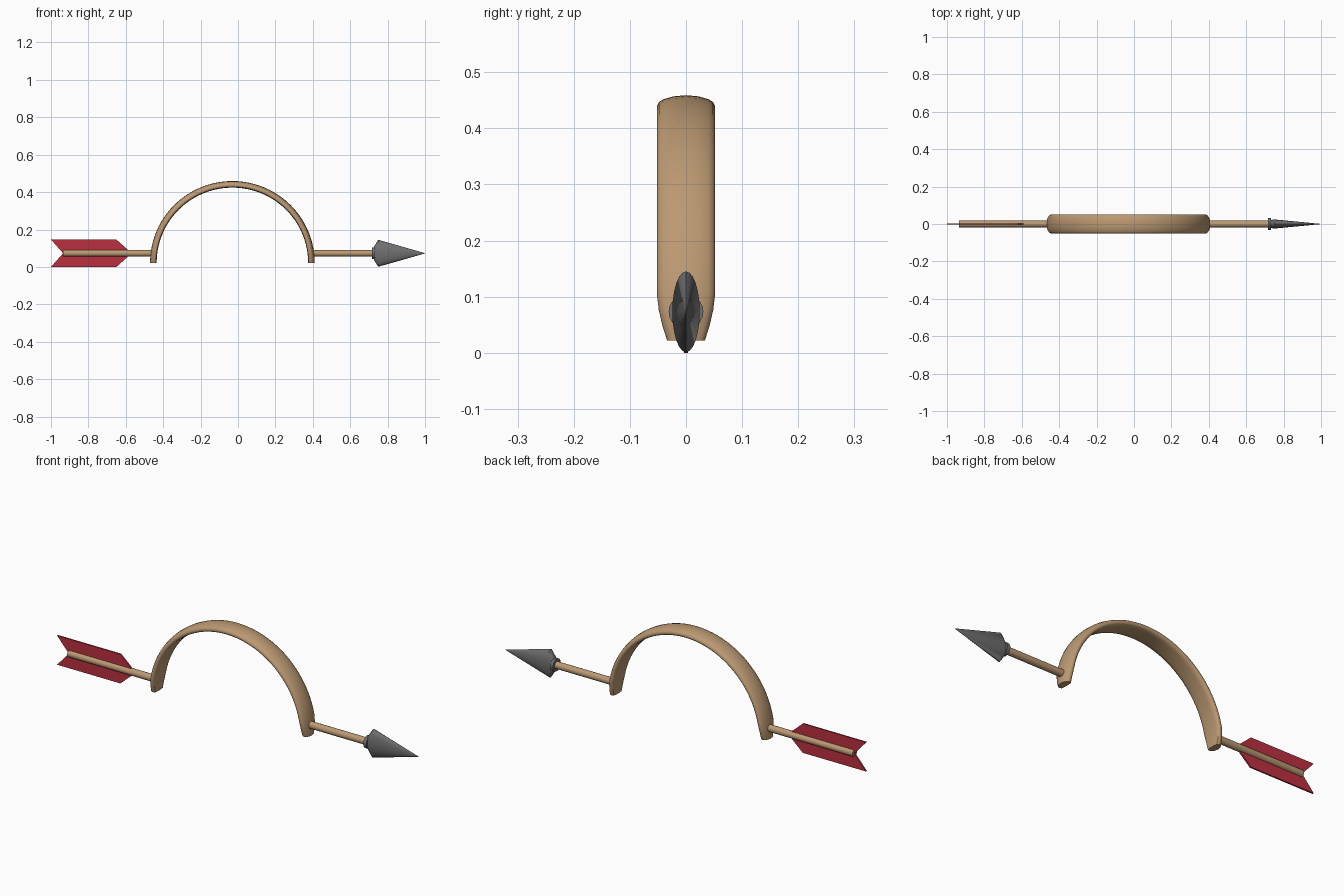
import bpy, math

if "Cube" in bpy.data.objects:
    bpy.data.objects.remove(bpy.data.objects["Cube"])

ZC = 0.073  # height of the arrow axis


def material(name, rgb):
    m = bpy.data.materials.new(name)
    m.diffuse_color = (*rgb, 1)
    m.use_nodes = True
    m.node_tree.nodes["Principled BSDF"].inputs["Base Color"].default_value = m.diffuse_color
    return m


WOOD = material("wood", (0.50, 0.32, 0.17))
RED = material("red_feather", (0.50, 0.03, 0.05))
STEEL = material("dark_steel", (0.16, 0.16, 0.16))


def make(name, verts, faces, mat, angle=40):
    me = bpy.data.meshes.new(name)
    me.from_pydata(verts, [], faces)
    ob = bpy.data.objects.new(name, me)
    bpy.context.collection.objects.link(ob)
    me.materials.append(mat)
    bpy.ops.object.select_all(action='DESELECT')
    ob.select_set(True)
    bpy.context.view_layer.objects.active = ob
    bpy.ops.object.mode_set(mode='EDIT')
    bpy.ops.mesh.select_all(action='SELECT')
    bpy.ops.mesh.normals_make_consistent(inside=False)
    bpy.ops.object.mode_set(mode='OBJECT')
    bpy.ops.object.shade_smooth_by_angle(angle=math.radians(angle))
    return ob


def skin(name, rings, mat, angle=40):
    """Bridge equal-sized closed rings and cap both ends."""
    n = len(rings[0])
    verts = [v for r in rings for v in r]
    faces = [(i * n + j, i * n + (j + 1) % n, (i + 1) * n + (j + 1) % n, (i + 1) * n + j)
             for i in range(len(rings) - 1) for j in range(n)]
    last = (len(rings) - 1) * n
    faces += [tuple(range(n)), tuple(range(last, last + n))]
    return make(name, verts, faces, mat, angle)


def along_x(name, stations, mat, sides=20, angle=40):
    """Elliptical sections (x, half width y, half height z) along the arrow axis."""
    rings = []
    for x, ry, rz in stations:
        rings.append([(x, ry * math.cos(2 * math.pi * k / sides),
                       ZC + rz * math.sin(2 * math.pi * k / sides)) for k in range(sides)])
    return skin(name, rings, mat, angle)


# Headband: domed strip swept over a half circle, narrowing at the ends
half = [(0, 0), (0.022, -0.002), (0.040, -0.007), (0.048, -0.012), (0.052, -0.020),
        (0.051, -0.027), (0.046, -0.032), (0.030, -0.034), (0, -0.035)]
section = half + [(-y, d) for y, d in half[-2:0:-1]]
STEPS = 48
rings = []
for i in range(STEPS + 1):
    a = math.pi * i / STEPS
    t = min(a, math.pi - a) / 0.21
    w = 1 if t >= 1 else 0.65 + 0.35 * (1 - (1 - t) ** 1.7)
    rings.append([(-0.03 + (0.44 + d) * math.cos(a), y * w,
                   0.022 + (0.437 + d) * math.sin(a)) for y, d in section])
skin("headband", rings, WOOD)

# Two halves of the shaft, each ending inside the band
for name, x0, x1 in (("rear_shaft", -0.935, -0.452), ("front_shaft", 0.392, 0.722)):
    along_x(name, [(x0, 0.0175, 0.0175), (x1, 0.0175, 0.0175)], WOOD)

# Arrowhead and its collar
along_x("arrowhead_collar", [(0.716, 0.031, 0.031), (0.732, 0.031, 0.031)], STEEL)
along_x("arrowhead", [(0.727, 0.020, 0.036), (0.75, 0.0245, 0.072), (1.0, 0.0005, 0.0008)],
        STEEL, sides=24, angle=35)

# Feathers above and below the shaft
outline = [(-0.935, 0.0), (-1.0, 0.073), (-0.65, 0.073), (-0.59, 0.02), (-0.59, 0.0)]
for name, s in (("upper_feather", 1), ("lower_feather", -1)):
    skin(name, [[(x, y, ZC + s * z) for x, z in outline] for y in (-0.004, 0.004)], RED, 30)
